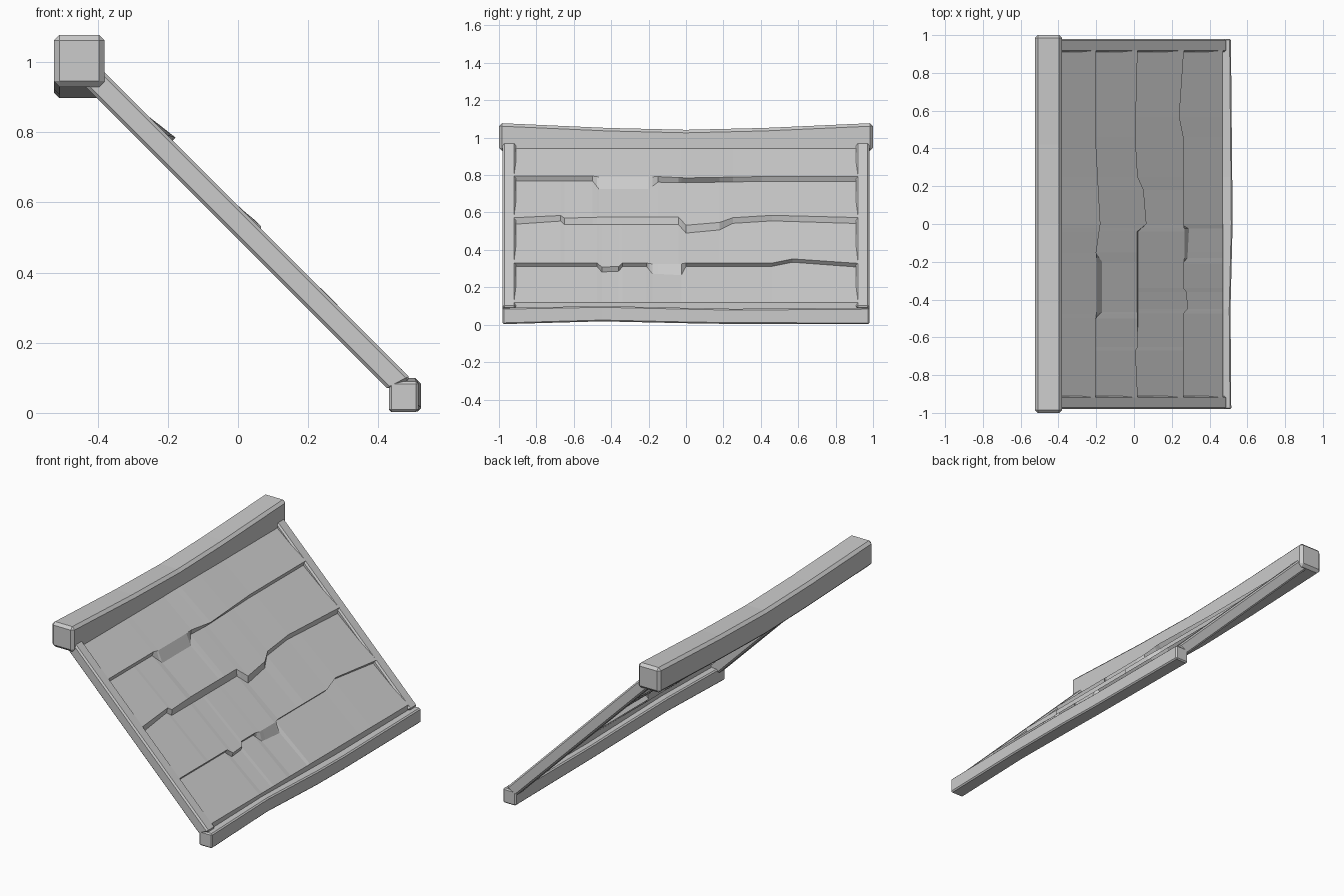
import bpy, bmesh

if "Cube" in bpy.data.objects:
    bpy.data.objects.remove(bpy.data.objects["Cube"])


def make_object(name, verts, faces, bevel=0.0):
    mesh = bpy.data.meshes.new(name)
    mesh.from_pydata(verts, [], faces)
    bm = bmesh.new()
    bm.from_mesh(mesh)
    bmesh.ops.recalc_face_normals(bm, faces=bm.faces)
    bm.to_mesh(mesh)
    bm.free()
    obj = bpy.data.objects.new(name, mesh)
    bpy.context.collection.objects.link(obj)
    if bevel:
        mod = obj.modifiers.new("chamfer", 'BEVEL')
        mod.width = bevel
        mod.segments = 1
        mod.limit_method = 'ANGLE'
    return obj


def loft(name, sections, bevel):
    """Closed four-sided bar through a list of (y, four xz corners)."""
    verts = [(x, y, z) for y, corners in sections for x, z in corners]
    n = len(sections)
    faces = [(0, 1, 2, 3), tuple(4 * (n - 1) + k for k in range(4))]
    for i in range(n - 1):
        for k in range(4):
            a, b = 4 * i + k, 4 * i + (k + 1) % 4
            faces.append((a, b, b + 4, a + 4))
    return make_object(name, verts, faces, bevel)


def beam(name, stations, bevel):
    """Bent beam from stations (y, x0, x1, z0, z1)."""
    loft(name, [(y, [(x0, z0), (x1, z0), (x1, z1), (x0, z1)])
                for y, x0, x1, z0, z1 in stations], bevel)


# sagging ridge beam at the top
beam("ridge_beam", [
    (-1.0, -.525, -.38, .93, 1.078), (-.42, -.525, -.38, .907, 1.052),
    (0, -.525, -.38, .897, 1.042), (.42, -.525, -.38, .907, 1.052),
    (1.0, -.525, -.38, .93, 1.078)], .016)

# crooked eave beam at the bottom
beam("eave_beam", [
    (-.98, .43, .515, .003, .09), (-.45, .43, .511, .018, .1),
    (0, .435, .522, .008, .09), (.25, .435, .52, .004, .085),
    (.98, .43, .513, .003, .09)], .007)

# sloping side rails
rail = [(-.45, .945), (.43, .065), (.493, .097), (-.40, .99)]
for side, label in ((-1, "front"), (1, "back")):
    loft(label + "_rail", [(side * .91, rail), (side * .98, rail)], .009)

# shingle edges: (y, z of upper edge, height of the lip, optional lift)
ROWS = [
    [(-.92, .795, .026), (-.5, .795, .026), (-.465, .79, .065), (-.2, .79, .065),
     (-.15, .792, .03), (0, .785, .026, .015), (.4, .792, .026), (.92, .792, .026)],
    [(-.92, .572, .035), (-.67, .584, .03), (-.65, .57, .035), (-.46, .575, .04),
     (-.04, .575, .04), (0, .532, .042, .006), (.18, .547, .04, .006),
     (.25, .572, .03), (.46, .585, .03), (.92, .573, .032)],
    [(-.92, .33, .02), (-.475, .33, .02), (-.45, .308, .026), (-.36, .312, .026),
     (-.34, .33, .02), (-.21, .33, .02), (-.18, .325, .052), (-.025, .325, .06),
     (0, .33, .018), (.46, .33, .018), (.57, .352, .018), (.92, .328, .02)],
]
TOP, BASE = .592, .556      # x + z of the raised edge and of the plane beneath


def sample(row, y):
    pts = [p if len(p) == 4 else p + (0,) for p in row]
    for a, b in zip(pts, pts[1:]):
        if a[0] <= y <= b[0]:
            t = (y - a[0]) / (b[0] - a[0])
            return [u + (v - u) * t for u, v in zip(a, b)][1:]


# stepped shingle sheet: every row has a raised edge and a lip below it
ys = sorted({p[0] for row in ROWS for p in row})
verts = []
for y in ys:
    verts.append((BASE - .97, y, .97))
    for row in ROWS:
        z, drop, lift = sample(row, y)
        verts.append((TOP + lift - z, y, z))
        verts.append((BASE - (z - drop), y, z - drop))
    verts += [(.472, y, .12), (.472, y, .05)]
m = 2 * len(ROWS) + 3
faces = [(i * m + k, i * m + k + 1, (i + 1) * m + k + 1, (i + 1) * m + k)
         for i in range(len(ys) - 1) for k in range(m - 1)]
make_object("shingle_panel", verts, faces)
